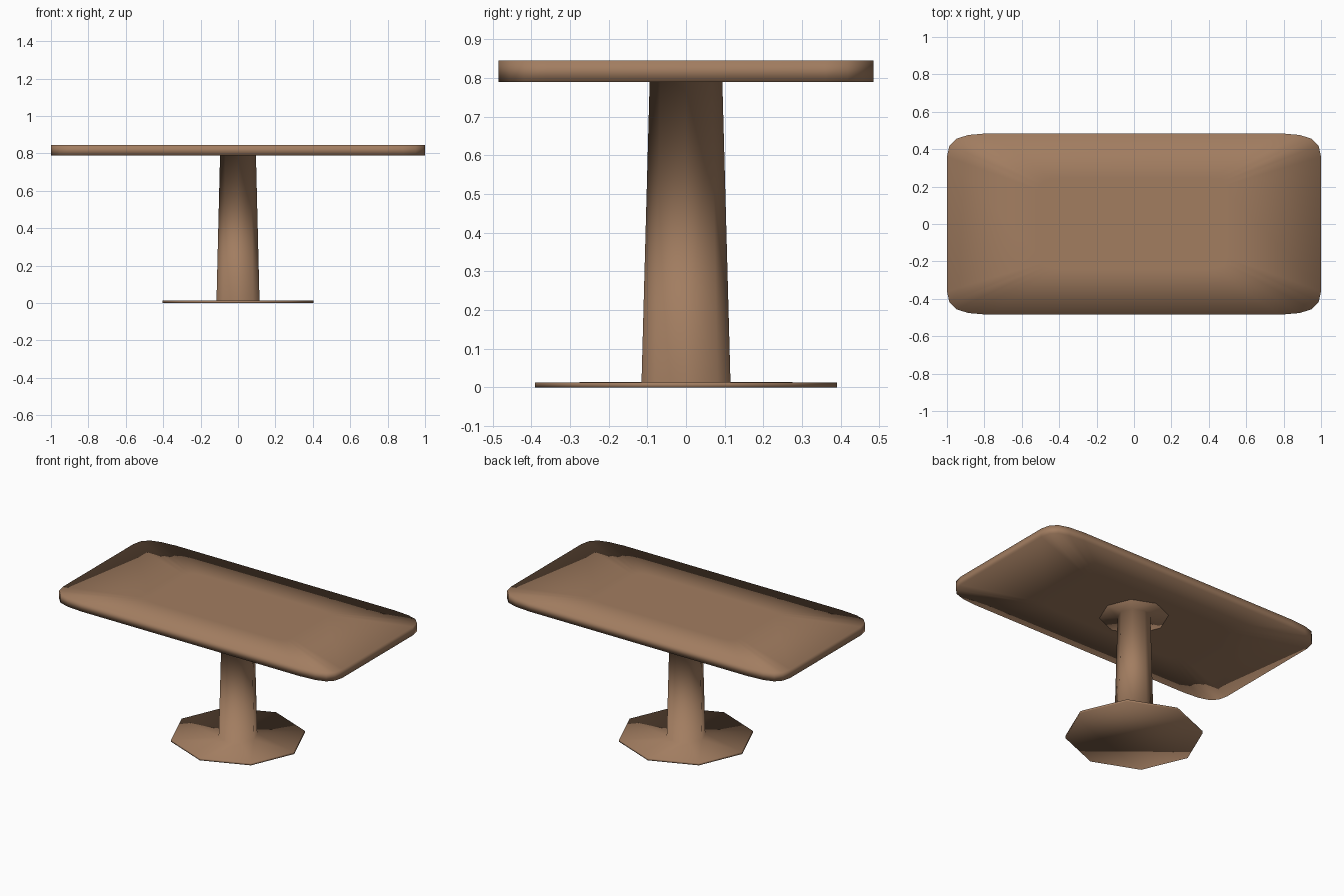
import bpy, math

if "Cube" in bpy.data.objects:
    bpy.data.objects.remove(bpy.data.objects["Cube"])

wood = bpy.data.materials.new("brown wood")
wood.diffuse_color = (0.36, 0.205, 0.118, 1)
wood.use_nodes = True
wood.node_tree.nodes["Principled BSDF"].inputs["Base Color"].default_value = wood.diffuse_color


def loft(name, rings):
    """Skin a stack of equal-count rings (bottom to top), capping both ends."""
    n = len(rings[0])
    verts = [p for ring in rings for p in ring]
    faces = [tuple(reversed(range(n)))]
    for r in range(len(rings) - 1):
        a, b = r * n, (r + 1) * n
        for i in range(n):
            j = (i + 1) % n
            faces.append((a + i, a + j, b + j, b + i))
    faces.append(tuple(range(len(verts) - n, len(verts))))
    mesh = bpy.data.meshes.new(name)
    mesh.from_pydata(verts, [], faces)
    mesh.materials.append(wood)
    mesh.shade_smooth()
    obj = bpy.data.objects.new(name, mesh)
    bpy.context.collection.objects.link(obj)
    return obj


def octagon(rx, ry, z):
    return [(rx * math.cos(k * math.pi / 4), ry * math.sin(k * math.pi / 4), z)
            for k in range(8)]


# Tabletop outline: one soft corner mirrored into four
corner = [(1.0, 0.36), (0.987, 0.418), (0.95, 0.456), (0.885, 0.476), (0.78, 0.485)]
outline = (corner
           + [(-x, y) for x, y in reversed(corner)]
           + [(-x, -y) for x, y in corner]
           + [(x, -y) for x, y in reversed(corner)])


def slab_ring(scale, z):
    return [(x * scale, y * scale, z) for x, y in outline]


# Tabletop: flat slab with an inner ring on both faces for soft shading
loft("tabletop", [slab_ring(0.5, 0.79), slab_ring(1, 0.79),
                  slab_ring(1, 0.845), slab_ring(0.5, 0.845)])

# Pedestal: eight-sided foot plate, tapered column and thin flange under the top
loft("pedestal", [octagon(0.403, 0.39, 0.0), octagon(0.403, 0.39, 0.013),
                  octagon(0.115, 0.115, 0.014), octagon(0.096, 0.094, 0.789),
                  octagon(0.2, 0.2, 0.7895), octagon(0.2, 0.2, 0.791)])
